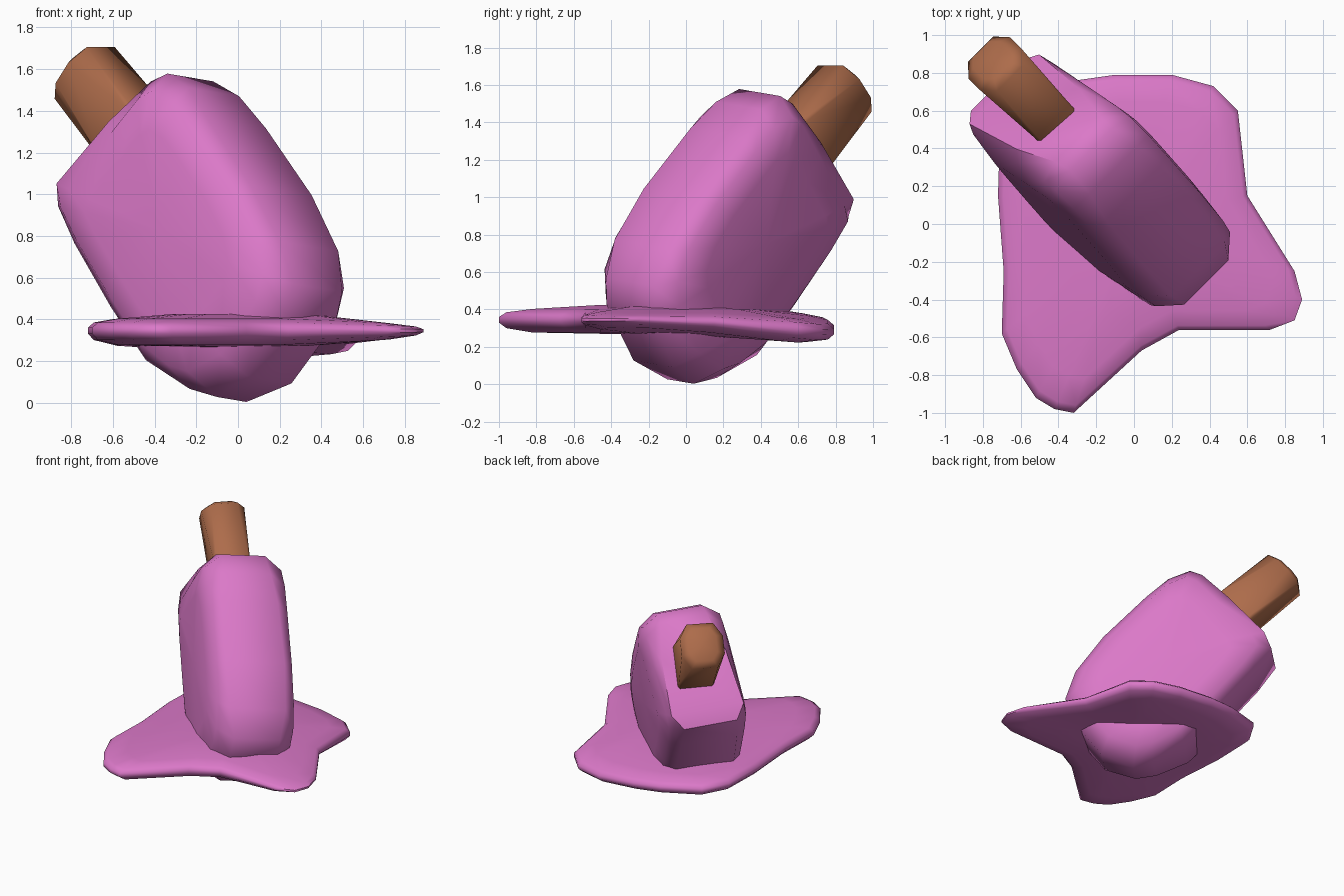
import bpy
import math
from mathutils import Vector

cube = bpy.data.objects.get("Cube")
if cube:
    bpy.data.objects.remove(cube, do_unlink=True)


def material(name, color):
    mat = bpy.data.materials.new(name)
    mat.use_nodes = True
    mat.diffuse_color = (*color, 1)
    bsdf = next(n for n in mat.node_tree.nodes if n.type == "BSDF_PRINCIPLED")
    bsdf.inputs["Base Color"].default_value = (*color, 1)
    bsdf.inputs["Roughness"].default_value = 0.8
    return mat


pink = material("pink ice", (0.71, 0.19, 0.58))
brown = material("brown wood", (0.42, 0.15, 0.07))

# Frame of the tilted bar: along runs towards the stick, across is its thickness
along = Vector((-1, 1, 0)).normalized()
across = Vector((1, 1, 0)).normalized()
up = Vector((0, 0, 1))


def loft(name, rings, mat, smooth_angle):
    """Skin a stack of closed rings and cap both ends with a fan."""
    n = len(rings[0])
    verts = [p for ring in rings for p in ring]
    faces = []
    for k in range(len(rings) - 1):
        for i in range(n):
            j = (i + 1) % n
            faces.append((k * n + i, k * n + j, (k + 1) * n + j, (k + 1) * n + i))
    for k, flip in ((0, True), (len(rings) - 1, False)):
        hub = len(verts)
        verts.append(sum(rings[k], Vector()) / n)
        for i in range(n):
            a, b = k * n + i, k * n + (i + 1) % n
            faces.append((b, a, hub) if flip else (a, b, hub))
    mesh = bpy.data.meshes.new(name)
    mesh.from_pydata(verts, [], faces)
    mesh.materials.append(mat)
    obj = bpy.data.objects.new(name, mesh)
    bpy.context.collection.objects.link(obj)
    bpy.ops.object.select_all(action="DESELECT")
    obj.select_set(True)
    bpy.context.view_layer.objects.active = obj
    # consistent outward normals
    bpy.ops.object.mode_set(mode="EDIT")
    bpy.ops.mesh.select_all(action="SELECT")
    bpy.ops.mesh.normals_make_consistent(inside=False)
    bpy.ops.object.mode_set(mode="OBJECT")
    bpy.ops.object.shade_smooth_by_angle(angle=math.radians(smooth_angle))
    return obj


# Ice bar: side outline (along, height, half width of the rim there)
bar_outline = [
    (0.44, 1.56, 0.155), (0.28, 1.49, 0.17), (0.12, 1.34, 0.2),
    (-0.2, 1.02, 0.21), (-0.41, 0.75, 0.2), (-0.49, 0.55, 0.165),
    (-0.46, 0.4, 0.17), (-0.23, 0.11, 0.15), (0, 0.015, 0.1),
    (0.15, 0.05, 0.13), (0.38, 0.18, 0.2), (0.62, 0.43, 0.21),
    (0.9, 0.74, 0.2), (1.035, 0.92, 0.19), (0.99, 1.02, 0.26),
    (0.72, 1.32, 0.23), (0.53, 1.52, 0.17),
]
mid_h, mid_z = 0.28, 0.8


def bar_point(h, z, scale, t):
    h = mid_h + (h - mid_h) * scale
    z = mid_z + (z - mid_z) * scale
    lean = 0.035 + 0.12 * (z - mid_z) - 0.06 * (h - mid_h)
    return along * h + up * (z - 0.12 * t) + across * (t + lean)


def bar_ring(scale, t):
    return [bar_point(h, z, scale, t) for h, z, rim in bar_outline]


def rim_ring(sign):
    return [bar_point(h, z, 1, sign * rim) for h, z, rim in bar_outline]


loft("ice_bar",
     [bar_ring(0.62, -0.31), bar_ring(0.87, -0.275), rim_ring(-1),
      rim_ring(1), bar_ring(0.87, 0.28), bar_ring(0.62, 0.31)],
     pink, 50)

# Melted puddle: plan outline, thin rounded rim, falling to the back left corner
puddle_outline = [
    (0.89, -0.4), (0.85, -0.51), (0.72, -0.56), (0.24, -0.56), (0.04, -0.67),
    (-0.32, -1), (-0.42, -0.98), (-0.52, -0.92), (-0.62, -0.77), (-0.7, -0.58),
    (-0.69, -0.25), (-0.72, 0.15), (-0.71, 0.48), (-0.6, 0.66), (-0.31, 0.76),
    (-0.1, 0.79), (0.2, 0.79), (0.42, 0.73), (0.55, 0.6), (0.6, 0.15),
    (0.85, -0.25),
]
puddle_sections = [(0.45, -0.075), (0.82, -0.068), (0.96, -0.045), (1, -0.015),
                   (1, 0.015), (0.96, 0.04), (0.82, 0.058), (0.45, 0.08)]


def puddle_point(x, y, scale, dz):
    x, y = x * scale, y * scale
    taper = 1 - max(x - 0.3, 0) * (0.9 if y < 0.2 else 0)
    fall = 0.09 * max(y, 0) * min(max(x + 0.7, 0), 1)
    return Vector((x, y, 0.345 - fall + dz * taper))


loft("puddle",
     [[puddle_point(x, y, s, dz) for x, y in puddle_outline]
      for s, dz in puddle_sections],
     pink, 60)

# Stick: squared block along the bar's axis, chamfered towards the tip
axis = (along * 0.75 + up * 0.66).normalized()
side = (up * 0.75 - along * 0.66).normalized()
tip = along * 1.135 + up * 1.595 + across * 0.08


def stick_ring(offset, half_w, half_t, cut_w, cut_t):
    ring = []
    for sw, st in ((1, 1), (-1, 1), (-1, -1), (1, -1)):
        pair = [(sw * half_w, st * (half_t - cut_t)),
                (sw * (half_w - cut_w), st * half_t)]
        ring += pair if sw * st > 0 else pair[::-1]
    return [tip + axis * offset + side * w + across * t for w, t in ring]


loft("stick",
     [stick_ring(-0.75, 0.165, 0.125, 0.01, 0.01),
      stick_ring(-0.45, 0.165, 0.13, 0.02, 0.015),
      stick_ring(-0.02, 0.165, 0.155, 0.1, 0.06),
      stick_ring(0.015, 0.12, 0.1, 0.06, 0.04)],
     brown, 60)
